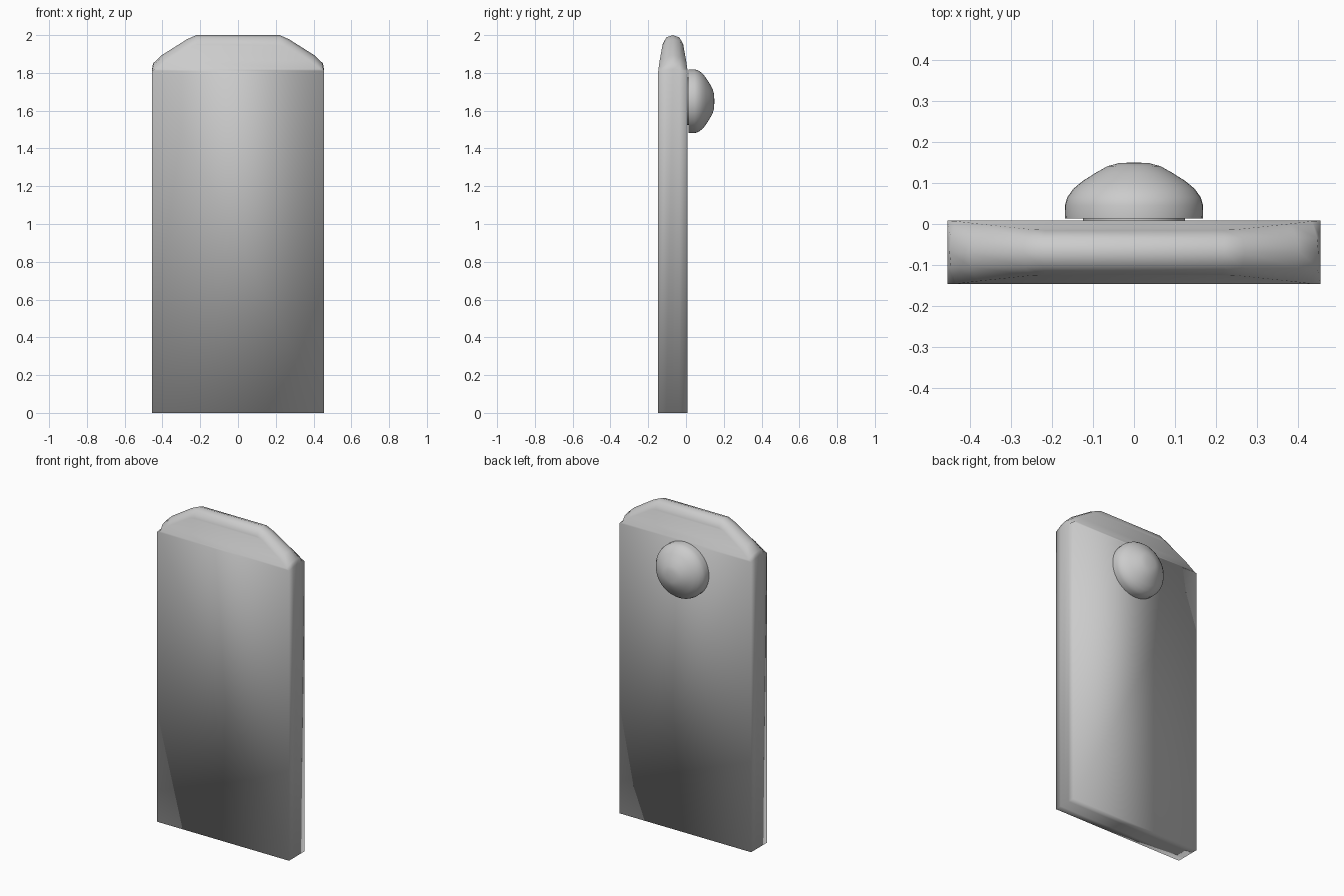
import bpy, bmesh, math

if "Cube" in bpy.data.objects:
    bpy.data.objects.remove(bpy.data.objects["Cube"])

YC = -0.0695   # middle of the slab thickness


def finish(name, bm):
    bmesh.ops.remove_doubles(bm, verts=bm.verts, dist=1e-5)
    bmesh.ops.recalc_face_normals(bm, faces=bm.faces)
    me = bpy.data.meshes.new(name)
    bm.to_mesh(me)
    bm.free()
    ob = bpy.data.objects.new(name, me)
    bpy.context.collection.objects.link(ob)
    for p in me.polygons:
        p.use_smooth = True
    return ob


# Slab: half outlines (x, z, y offset) from the face to the mid plane
face = [(0.455, 0, 0.0775), (0.455, 1.81, 0.0775), (0.435, 1.82, 0.0765),
        (0.38, 1.865, 0.07), (0.25, 1.942, 0.056), (0.215, 1.95, 0.055)]
mid = [(0.455, 0, 0.035), (0.455, 1.815, 0.035), (0.447, 1.845, 0.035),
       (0.398, 1.885, 0.035), (0.265, 1.968, 0.035), (0.22, 1.988, 0.035)]
crest = [(0.455, 0, 0), (0.455, 1.82, 0), (0.45, 1.85, 0),
         (0.405, 1.893, 0), (0.27, 1.978, 0), (0.22, 2.0, 0)]

bm = bmesh.new()


def ring(half, side):
    full = half + [(-x, z, d) for x, z, d in reversed(half)]
    return [bm.verts.new((x, YC + side * d, z)) for x, z, d in full]


rings = [ring(face, -1), ring(mid, -1), ring(crest, 1), ring(mid, 1), ring(face, 1)]
n = len(rings[0])
for a, b in zip(rings, rings[1:]):
    for i in range(n):
        j = (i + 1) % n
        bm.faces.new((a[i], a[j], b[j], b[i]))
# front and back: flat lower panel plus strips leaning inwards at the top
for r in (rings[0], rings[-1]):
    for i in range(n // 2 - 1):
        bm.faces.new((r[i], r[i + 1], r[n - 2 - i], r[n - 1 - i]))
finish("slab", bm)

# Round knob on the back: profile (radius, y) turned about the y axis
profile = [(0, 0.0), (0.125, 0.0), (0.125, 0.013), (0.168, 0.013), (0.169, 0.045),
           (0.163, 0.065), (0.148, 0.086), (0.125, 0.105), (0.095, 0.124),
           (0.065, 0.141), (0.035, 0.149), (0, 0.15)]
bm = bmesh.new()
vs = [bm.verts.new((r, y, 1.65)) for r, y in profile]
es = [bm.edges.new(p) for p in zip(vs, vs[1:])]
bmesh.ops.spin(bm, geom=vs + es, cent=(0, 0, 1.65), axis=(0, 1, 0),
               angle=2 * math.pi, steps=40)
knob = finish("knob", bm)
bpy.context.view_layer.objects.active = knob
knob.select_set(True)
bpy.ops.object.shade_smooth_by_angle(angle=math.radians(50))
